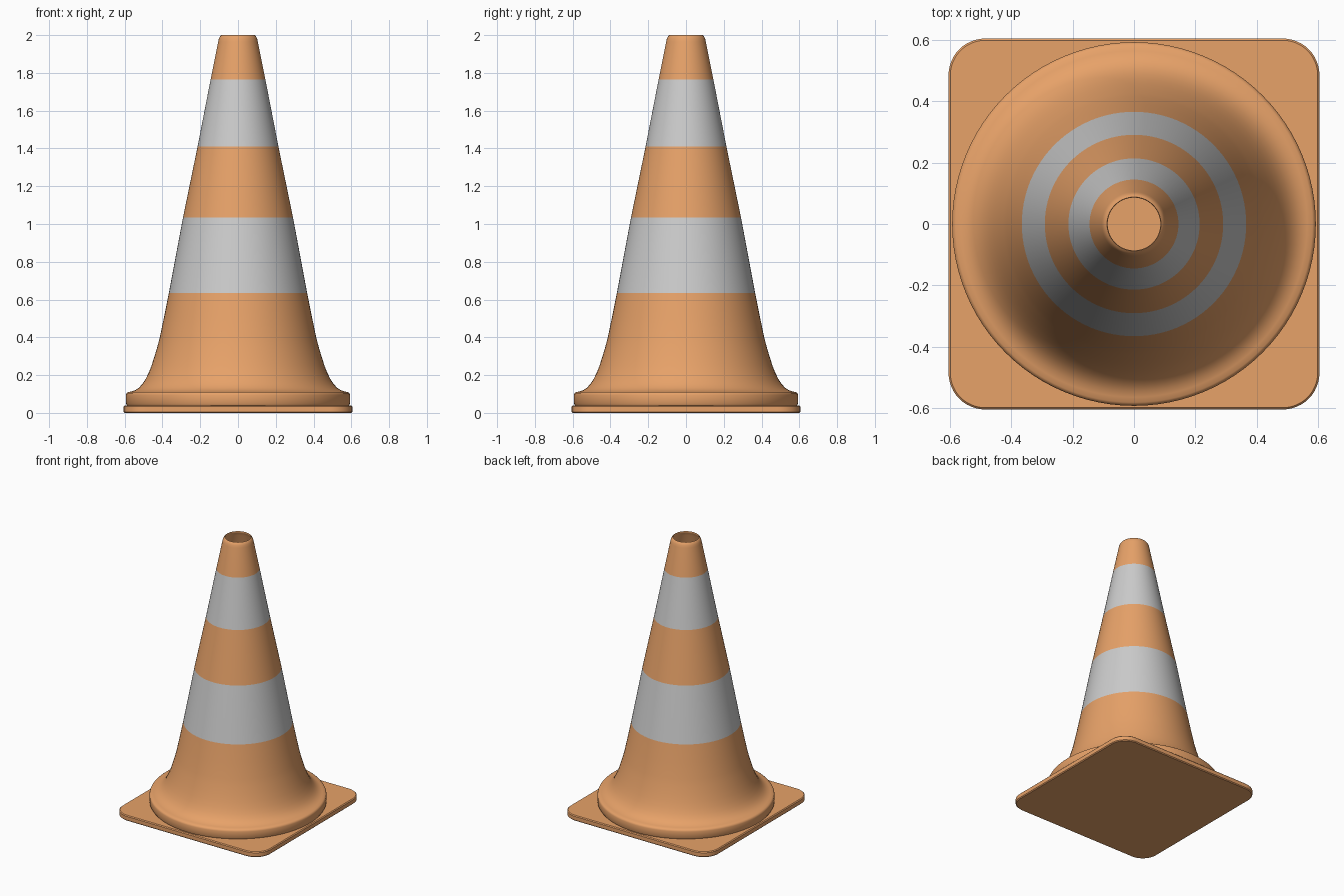
import bpy, bmesh, math

if "Cube" in bpy.data.objects:
    bpy.data.objects.remove(bpy.data.objects["Cube"])

def material(name, color):
    m = bpy.data.materials.new(name)
    m.diffuse_color = (*color, 1)
    m.use_nodes = True
    m.node_tree.nodes["Principled BSDF"].inputs["Base Color"].default_value = m.diffuse_color
    return m

orange = material("orange", (0.8, 0.36, 0.14))
grey = material("reflective_grey", (0.8, 0.8, 0.8))

def finish(bm, name, mats, angle):
    bmesh.ops.recalc_face_normals(bm, faces=bm.faces)
    me = bpy.data.meshes.new(name)
    bm.to_mesh(me)
    bm.free()
    ob = bpy.data.objects.new(name, me)
    bpy.context.collection.objects.link(ob)
    for m in mats:
        me.materials.append(m)
    bpy.context.view_layer.objects.active = ob
    ob.select_set(True)
    bpy.ops.object.shade_smooth_by_angle(angle=math.radians(angle))
    ob.select_set(False)
    return ob

# Base plate: rounded square with slightly eased edges
HALF, RAD, STEPS = 0.605, 0.12, 12
bm = bmesh.new()
rings = []
for z, inset in ((0, 0.006), (0.006, 0), (0.034, 0), (0.04, 0.006)):
    ring = []
    for q in range(4):
        cx = (HALF - RAD) * (1 if q in (0, 3) else -1)
        cy = (HALF - RAD) * (1 if q in (0, 1) else -1)
        for i in range(STEPS + 1):
            a = math.pi / 2 * (q + i / STEPS)
            r = RAD - inset
            ring.append(bm.verts.new((cx + r * math.cos(a), cy + r * math.sin(a), z)))
    rings.append(ring)
for lo, hi in zip(rings, rings[1:]):
    for i in range(len(lo)):
        j = (i + 1) % len(lo)
        bm.faces.new((lo[i], lo[j], hi[j], hi[i]))
bm.faces.new(rings[0][::-1])
bm.faces.new(rings[-1])
finish(bm, "base_plate", [orange], 30)

# Cone body: lathe of a flared profile with a rounded foot and an open top
outer = [(0.588, 0.04), (0.593, 0.05), (0.593, 0.095), (0.590, 0.104), (0.582, 0.110),
         (0.565, 0.113), (0.545, 0.120), (0.525, 0.133), (0.507, 0.152), (0.490, 0.177),
         (0.474, 0.210), (0.458, 0.250), (0.442, 0.300), (0.427, 0.350), (0.414, 0.400),
         (0.391, 0.510), (0.366, 0.635), (0.291, 1.035), (0.214, 1.41), (0.145, 1.765),
         (0.105, 1.965), (0.101, 1.982), (0.095, 1.994), (0.088, 2.0)]
WALL = 0.006
inner = [(r - WALL, z - (WALL if 0.1 < z < 0.2 else 0)) for r, z in outer[:-3]]
inner += [(0.091, 1.984), (0.086, 1.996)]
profile = outer + inner[::-1]
bands = ((0.635, 1.035), (1.41, 1.765))
N = 96
bm = bmesh.new()
loops = [[bm.verts.new((r * math.cos(2 * math.pi * k / N), r * math.sin(2 * math.pi * k / N), z))
          for k in range(N)] for r, z in profile]
for p in range(len(profile)):
    q = (p + 1) % len(profile)
    mid = (profile[p][1] + profile[q][1]) / 2
    striped = p < len(outer) - 1 and any(a < mid < b for a, b in bands)
    for k in range(N):
        j = (k + 1) % N
        f = bm.faces.new((loops[p][k], loops[p][j], loops[q][j], loops[q][k]))
        f.material_index = 1 if striped else 0
finish(bm, "cone_body", [orange, grey], 50)
